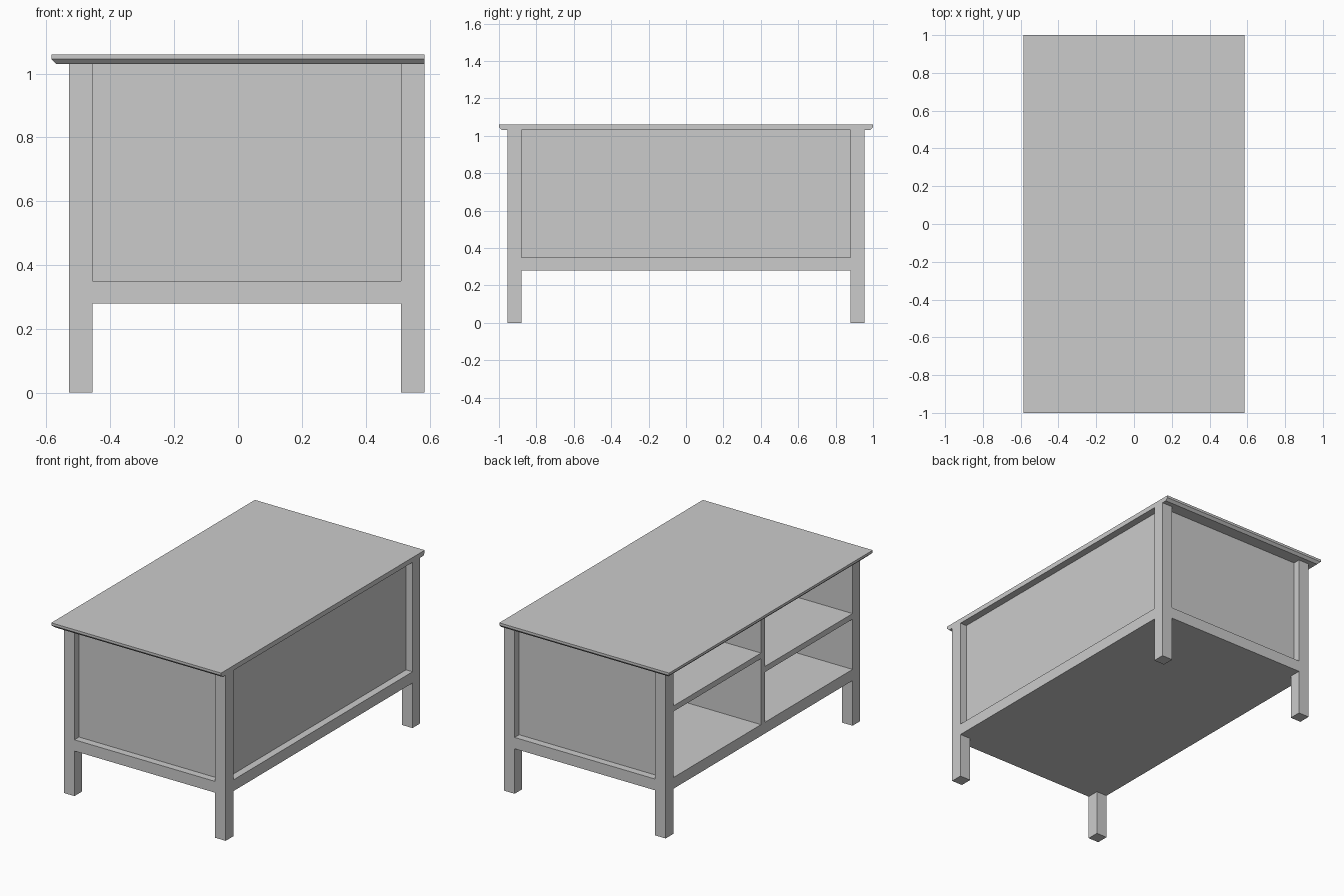
import bpy, bmesh

cube = bpy.data.objects.get("Cube")
if cube:
    bpy.data.objects.remove(cube, do_unlink=True)

# Single flat material
grey = bpy.data.materials.new("light grey")
grey.use_nodes = True
COLOUR = (0.6, 0.6, 0.6, 1.0)
grey.diffuse_color = COLOUR
grey.node_tree.nodes["Principled BSDF"].inputs["Base Color"].default_value = COLOUR


def finish(name, bm):
    bmesh.ops.recalc_face_normals(bm, faces=bm.faces)
    mesh = bpy.data.meshes.new(name)
    bm.to_mesh(mesh)
    bm.free()
    mesh.materials.append(grey)
    obj = bpy.data.objects.new(name, mesh)
    bpy.context.collection.objects.link(obj)
    return obj


def box_mesh(x, y, z):
    bm = bmesh.new()
    bmesh.ops.create_cube(bm, size=1)
    for v in bm.verts:
        v.co = [r[0] if c < 0 else r[1] for c, r in zip(v.co, (x, y, z))]
    return bm


def box(name, x, y, z):
    return finish(name, box_mesh(x, y, z))


# Main dimensions: body outline, inside faces of the legs, heights
X0, X1, XI0, XI1 = -0.529, 0.584, -0.456, 0.51
Y, YI = 0.955, 0.88
BASE, FLOOR, UNDER, TOP = 0.28, 0.35, 1.03, 1.06
RECESS = 0.045

# Legs
for y_name, s in (("front", -1), ("back", 1)):
    ys = sorted((s * YI, s * Y))
    box(y_name + "_right_leg", (X0, XI0), ys, (0, UNDER))
    box(y_name + "_left_leg", (XI1, X1), ys, (0, UNDER))

# Bottom board with rails, notched around the legs
outline = [(XI0, -Y), (XI1, -Y), (XI1, -YI), (X1, -YI), (X1, YI), (XI1, YI),
           (XI1, Y), (XI0, Y), (XI0, YI), (X0, YI), (X0, -YI), (XI0, -YI)]
bm = bmesh.new()
face = bm.faces.new([bm.verts.new((x, y, BASE)) for x, y in outline])
up = bmesh.ops.extrude_face_region(bm, geom=[face])["geom"]
bmesh.ops.translate(bm, vec=(0, 0, FLOOR - BASE),
                    verts=[g for g in up if isinstance(g, bmesh.types.BMVert)])
finish("bottom_board", bm)

# Recessed panels closing three sides
for name, s in (("front_panel", -1), ("back_panel", 1)):
    box(name, (XI0, XI1), sorted((s * YI, s * (Y - RECESS))), (FLOOR, UNDER))
box("long_side_panel", (XI1, X1 - RECESS), (-YI, YI), (FLOOR, UNDER))

# Divider and staggered shelves on the open side
DIV = 0.019
box("divider", (X0, XI1), (-DIV, DIV), (FLOOR, UNDER))
box("upper_shelf", (X0, XI1), (DIV, YI), (0.76, 0.795))
box("lower_shelf", (X0, XI1), (-YI, -DIV), (0.662, 0.697))

# Table top, lower edge chamfered on the three overhanging sides
bm = box_mesh((-X1, X1), (-1, 1), (UNDER, TOP))
edges = [e for e in bm.edges
         if all(v.co.z < UNDER + 0.001 for v in e.verts)
         and not all(v.co.x > 0 for v in e.verts)]
bmesh.ops.bevel(bm, geom=edges, offset=0.015, segments=1, affect='EDGES')
finish("table_top", bm)
